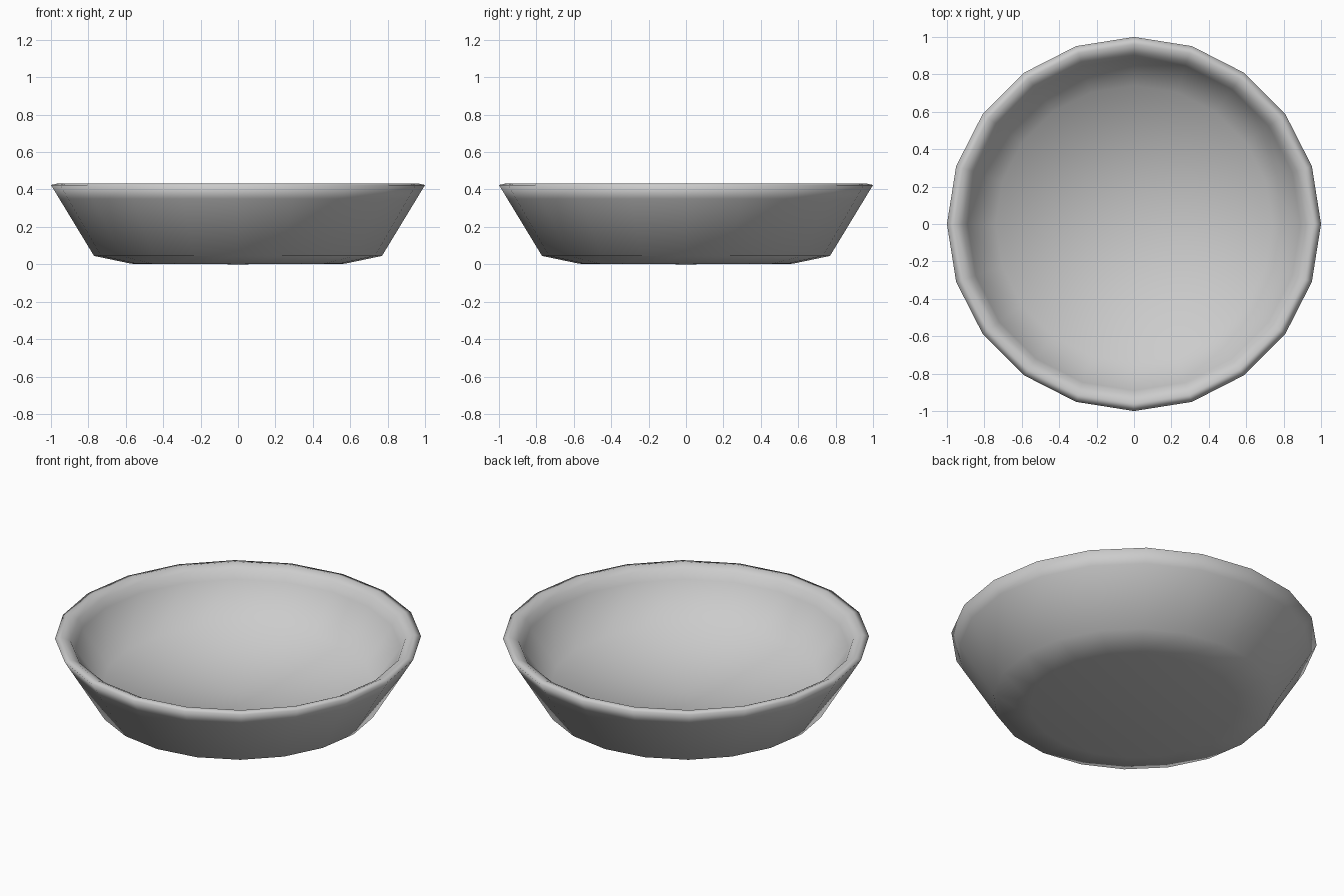
import bpy, bmesh
from math import cos, sin, tau

if "Cube" in bpy.data.objects:
    bpy.data.objects.remove(bpy.data.objects["Cube"])

SIDES = 20

def lathe(name, profile):
    """Revolve a closed (radius, z) profile; its first and last points lie on the axis."""
    bm = bmesh.new()
    rings = [[bm.verts.new((r * cos(tau * i / SIDES), r * sin(tau * i / SIDES), z))
              for i in range(SIDES)] for r, z in profile[1:-1]]
    bottom = bm.verts.new((0, 0, profile[0][1]))
    top = bm.verts.new((0, 0, profile[-1][1]))
    for i in range(SIDES):
        j = (i + 1) % SIDES
        bm.faces.new((bottom, rings[0][j], rings[0][i]))
        for a, b in zip(rings, rings[1:]):
            bm.faces.new((a[i], a[j], b[j], b[i]))
        bm.faces.new((rings[-1][i], rings[-1][j], top))
    for f in bm.faces:
        f.smooth = True
    bmesh.ops.recalc_face_normals(bm, faces=bm.faces)
    me = bpy.data.meshes.new(name)
    bm.to_mesh(me)
    bm.free()
    ob = bpy.data.objects.new(name, me)
    bpy.context.collection.objects.link(ob)
    return ob

# Bowl: underside, flared outer wall, rounded rim, inner wall, dished floor
lathe("bowl", [(0, 0), (0.57, 0.003), (0.77, 0.045), (0.955, 0.35), (1.0, 0.424),
               (0.96, 0.433), (0.915, 0.41), (0.89, 0.36), (0.74, 0.15), (0, 0.09)])
